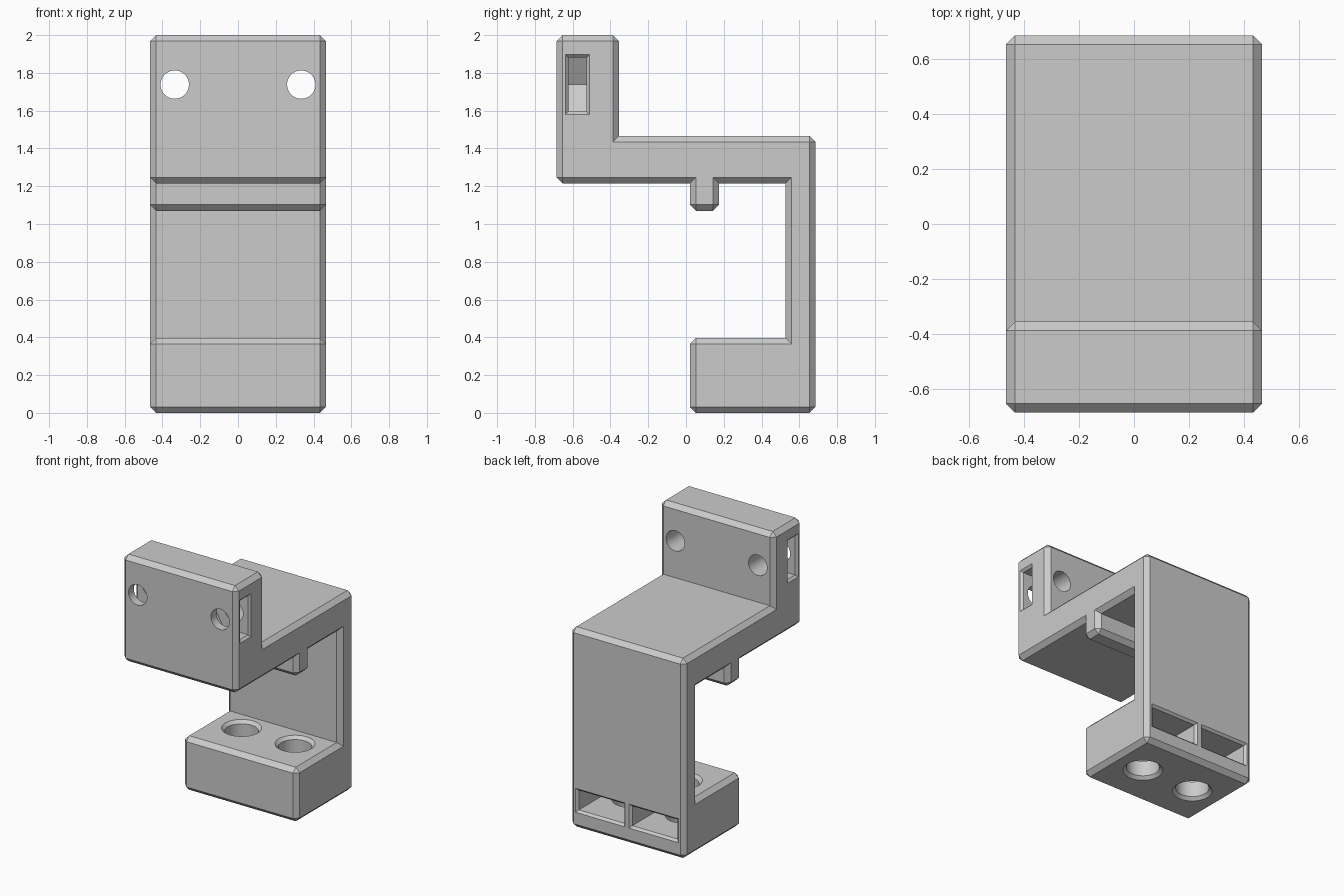
import bpy, bmesh, math
from mathutils import Vector

old = bpy.data.objects.get("Cube")
if old:
    bpy.data.objects.remove(old, do_unlink=True)

HALF_W = 0.465      # half width of the bracket
CHAMFER = 0.032     # chamfer on outer edges
LIP = 0.016         # chamfer on slot and hole mouths

grey = bpy.data.materials.new("light_grey")
grey.use_nodes = True
grey.diffuse_color = (0.6, 0.6, 0.6, 1)
grey.node_tree.nodes["Principled BSDF"].inputs["Base Color"].default_value = (0.6, 0.6, 0.6, 1)


def loft(name, rings, chamfer=0):
    """Closed solid through rings of equal point count."""
    bm = bmesh.new()
    loops = [[bm.verts.new(p) for p in ring] for ring in rings]
    bm.faces.new(loops[0])
    bm.faces.new(loops[-1])
    n = len(loops[0])
    for a, b in zip(loops, loops[1:]):
        for i in range(n):
            j = (i + 1) % n
            bm.faces.new((a[i], a[j], b[j], b[i]))
    bmesh.ops.recalc_face_normals(bm, faces=bm.faces)
    if chamfer:
        convex = [e for e in bm.edges if e.calc_face_angle_signed() > 0.1]
        bmesh.ops.bevel(bm, geom=convex, offset=chamfer, offset_type='OFFSET',
                        segments=1, affect='EDGES', clamp_overlap=False)
    mesh = bpy.data.meshes.new(name)
    bm.to_mesh(mesh)
    bm.free()
    mesh.materials.append(grey)
    obj = bpy.data.objects.new(name, mesh)
    bpy.context.collection.objects.link(obj)
    return obj


def tube(centre, axis, sections):
    """Round cutter; sections are (position along axis, radius)."""
    axis = Vector(axis)
    u = axis.orthogonal().normalized()
    v = axis.cross(u)
    angles = [2 * math.pi * i / 48 for i in range(48)]
    return loft("hole_cutter", [[Vector(centre) + axis * t + (u * math.cos(a) + v * math.sin(a)) * r
                                 for a in angles] for t, r in sections])


def nut_slot(centre, out, side, thick, reach, half):
    """Slot with a hexagonal closed end, running to a flared mouth."""
    c, o, s = Vector(centre), Vector(out), Vector(side)
    up = o.cross(s)
    tip = half * 2 / math.sqrt(3)
    outline = [(-tip, 0), (-tip / 2, half), (reach + 0.02, half),
               (reach + 0.02, -half), (-tip / 2, -half)]
    slot = loft("slot_cutter", [[c + o * a + s * b + up * h for a, b in outline]
                                for h in (-thick, thick)])
    # flared mouth
    rings = []
    for depth in (-LIP - 0.004, 0.01):
        grow = LIP + depth
        rings.append([c + o * (reach + depth) + s * (i * (half + grow)) + up * (j * (thick + grow))
                      for i, j in ((1, 1), (-1, 1), (-1, -1), (1, -1))])
    return [slot, loft("mouth_cutter", rings)]


# Side profile of the bracket, as (y, z), including the small rib under the arm
profile = [(-0.685, 1.215), (-0.685, 2), (-0.355, 2), (-0.355, 1.467),
           (0.685, 1.467), (0.685, 0), (0.02, 0), (0.02, 0.397),
           (0.527, 0.397), (0.527, 1.215), (0.175, 1.215), (0.175, 1.07),
           (0.02, 1.07), (0.02, 1.215)]
body = loft("clamp_bracket", [[Vector((x, y, z)) for y, z in profile]
                              for x in (-HALF_W, HALF_W)], CHAMFER)

cutters = []
for sx in (-1, 1):
    # upright plate: screw hole and side nut slot
    cutters.append(tube((sx * 0.335, -0.52, 1.738), (0, 1, 0), [(-0.3, 0.075), (0.3, 0.075)]))
    cutters += nut_slot((sx * 0.335, -0.575, 1.738), (sx, 0, 0), (0, 0, 1),
                        0.048, HALF_W - 0.335, 0.143)
    # foot: chamfered vertical hole and rear nut slot
    r, e = 0.112, 0.022
    cutters.append(tube((sx * 0.217, 0.352, 0), (0, 0, 1),
                        [(-0.01, r + e + 0.01), (e, r), (0.397 - e, r), (0.407, r + e + 0.01)]))
    cutters += nut_slot((sx * 0.217, 0.352, 0.208), (0, 1, 0), (1, 0, 0),
                        0.072, 0.685 - 0.352, 0.184)

bpy.context.view_layer.objects.active = body
for cutter in cutters:
    cutter.hide_render = True
    mod = body.modifiers.new("cut", 'BOOLEAN')
    mod.operation = 'DIFFERENCE'
    mod.solver = 'EXACT'
    mod.object = cutter
    bpy.ops.object.modifier_apply(modifier=mod.name)
    bpy.data.objects.remove(cutter, do_unlink=True)

# Smooth hole walls, crisp chamfers
bpy.ops.object.select_all(action='DESELECT')
body.select_set(True)
bpy.ops.object.shade_smooth_by_angle(angle=math.radians(25))
